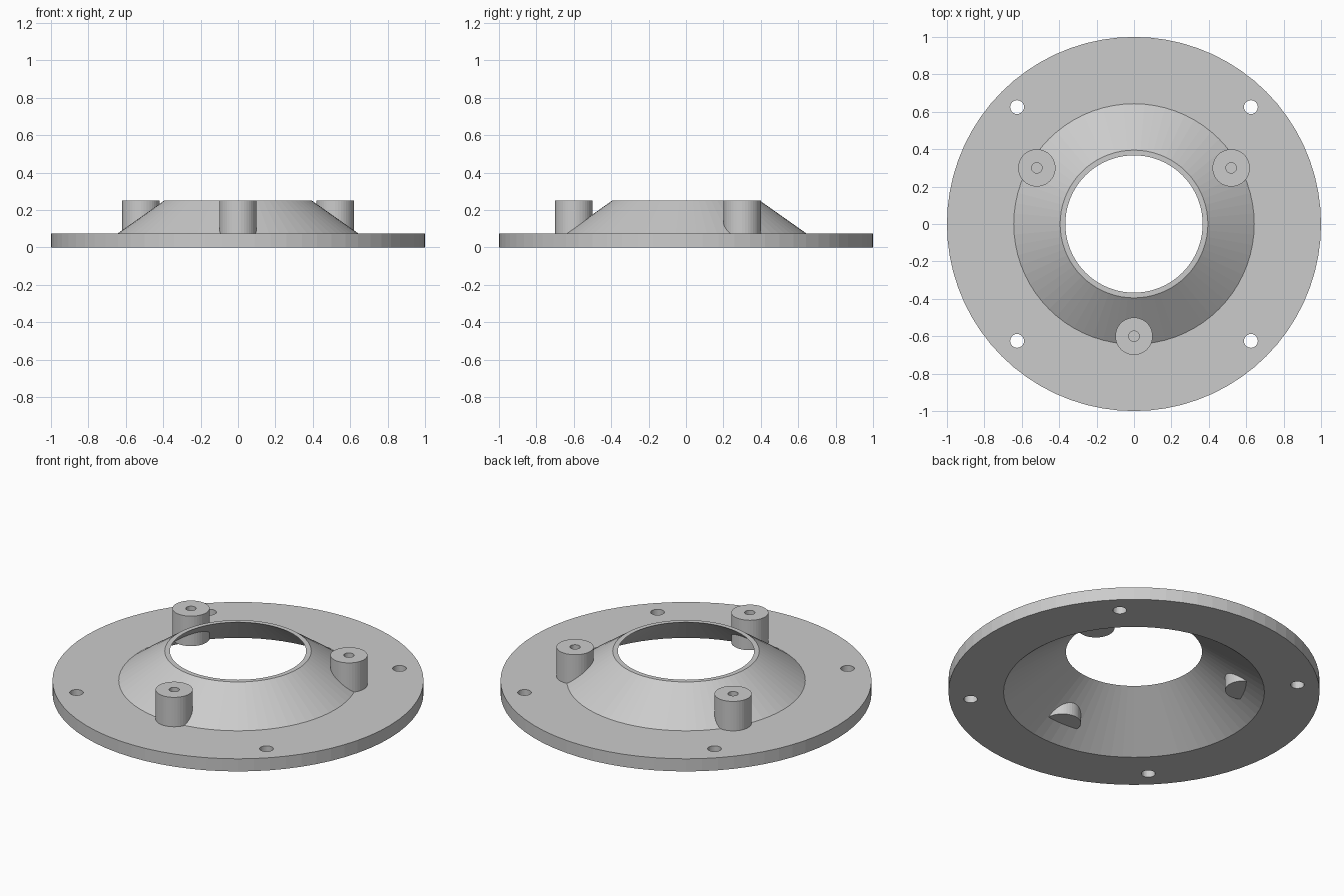
import bpy
import bmesh
from math import cos, sin, radians, tau

cube = bpy.data.objects.get("Cube")
if cube:
    bpy.data.objects.remove(cube, do_unlink=True)

PLATE_TOP, TOP = 0.075, 0.25
grey = bpy.data.materials.new("light_grey")
grey.use_nodes = True
grey.diffuse_color = (0.6, 0.6, 0.6, 1)
grey.node_tree.nodes["Principled BSDF"].inputs["Base Color"].default_value = (0.6, 0.6, 0.6, 1)


def lathe(name, profile, segments, solid_ring=False, location=(0, 0)):
    """Revolve (radius, z) points; a ring closes on itself, a rod gets end caps."""
    bm = bmesh.new()
    loops = [[bm.verts.new((r * cos(tau * i / segments), r * sin(tau * i / segments), z))
              for i in range(segments)] for r, z in profile]
    pairs = list(zip(loops, loops[1:]))
    if solid_ring:
        pairs.append((loops[-1], loops[0]))
    else:
        bm.faces.new(loops[0])
        bm.faces.new(loops[-1])
    for a, b in pairs:
        for i in range(segments):
            j = (i + 1) % segments
            bm.faces.new((a[i], a[j], b[j], b[i]))
    bmesh.ops.recalc_face_normals(bm, faces=bm.faces)
    mesh = bpy.data.meshes.new(name)
    bm.to_mesh(mesh)
    bm.free()
    mesh.materials.append(grey)
    obj = bpy.data.objects.new(name, mesh)
    bpy.context.collection.objects.link(obj)
    obj.location = (location[0], location[1], 0)
    return obj


def combine(target, tool, operation):
    """Apply a boolean and discard the tool."""
    mod = target.modifiers.new(operation.title(), "BOOLEAN")
    mod.operation, mod.object, mod.solver = operation, tool, "EXACT"
    bpy.context.view_layer.objects.active = target
    bpy.ops.object.modifier_apply(modifier=mod.name)
    bpy.data.objects.remove(tool, do_unlink=True)


# Flat round flange with a thin hollow cone rising from it
flange = lathe("conical_flange",
               [(0.703, 0), (1, 0), (1, PLATE_TOP), (0.643, PLATE_TOP),
                (0.395, TOP), (0.367, TOP)], 72, solid_ring=True)

# Three mounting posts with blind screw holes
for angle in (30, 150, 270):
    spot = (0.6 * cos(radians(angle)), 0.6 * sin(radians(angle)))
    post = lathe("mounting_post", [(0.1, 0.072), (0.1, TOP)], 40, location=spot)
    combine(flange, post, "UNION")
    drill = lathe("post_drill", [(0.028, 0.13), (0.028, TOP + 0.1)], 24, location=spot)
    combine(flange, drill, "DIFFERENCE")

# Four through holes near the rim
for x in (-0.625, 0.625):
    for y in (-0.625, 0.625):
        drill = lathe("rim_drill", [(0.037, -0.1), (0.037, 0.2)], 24, location=(x, y))
        combine(flange, drill, "DIFFERENCE")
